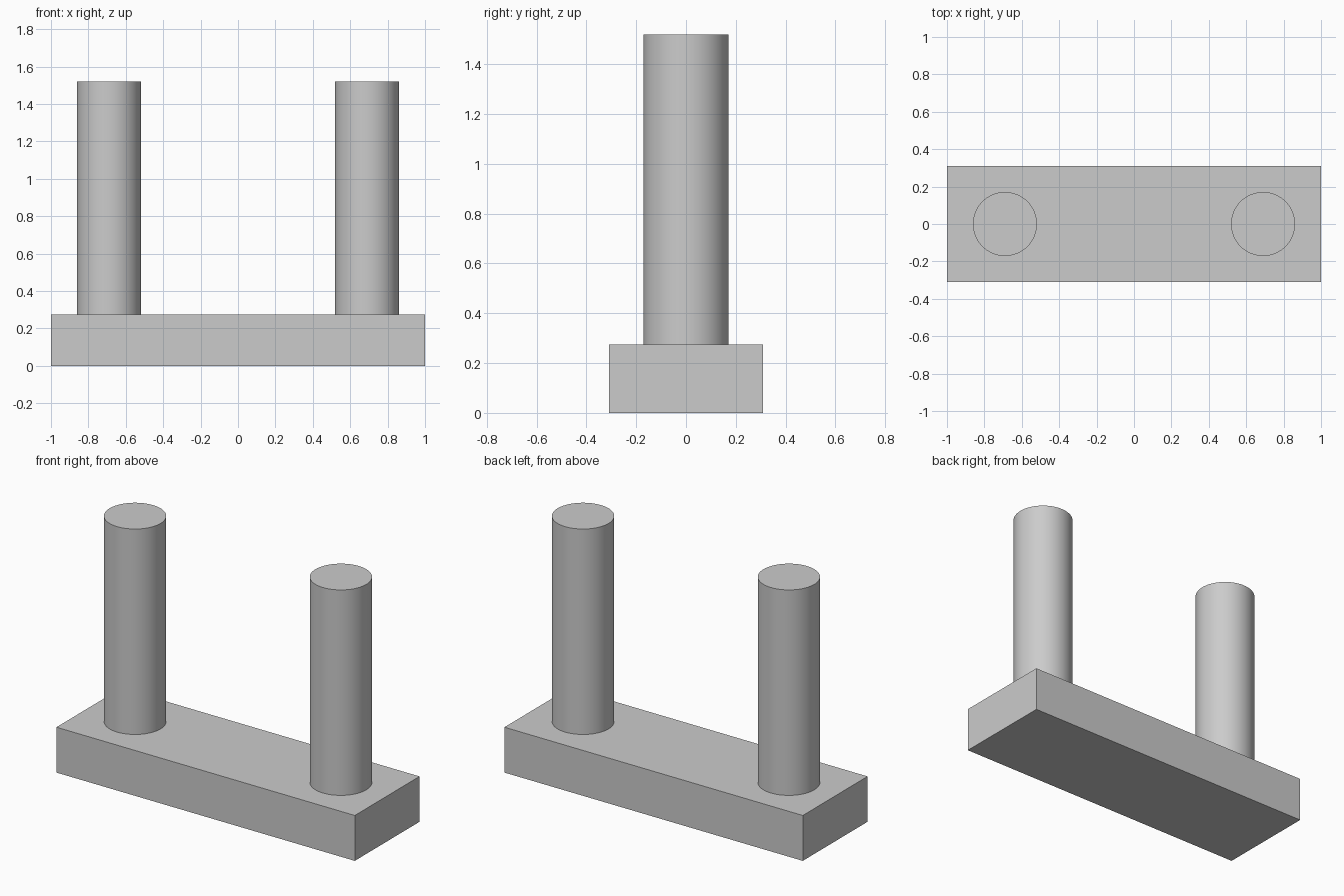
import bpy

# Remove the default cube
cube = bpy.data.objects.get("Cube")
if cube:
    bpy.data.objects.remove(cube, do_unlink=True)

BASE_SIZE = (2.0, 0.62, 0.275)
PIN_RADIUS = 0.171
PIN_X = 0.69
TOP = 1.52

# Plain grey material
grey = bpy.data.materials.new("plain grey")
grey.use_nodes = True
colour = (0.6, 0.6, 0.6, 1.0)
grey.diffuse_color = colour
grey.node_tree.nodes["Principled BSDF"].inputs["Base Color"].default_value = colour


def finish(name):
    obj = bpy.context.object
    obj.name = name
    obj.data.name = name
    obj.data.materials.append(grey)
    return obj


# Rectangular base bar
bpy.ops.mesh.primitive_cube_add(size=1, location=(0, 0, BASE_SIZE[2] / 2))
base = finish("base")
base.scale = BASE_SIZE
bpy.ops.object.transform_apply(location=False, rotation=False, scale=True)

# Two upright round pins standing on the bar
for side, name in ((1, "left_pin"), (-1, "right_pin")):
    bpy.ops.mesh.primitive_cylinder_add(
        vertices=64, radius=PIN_RADIUS, depth=TOP - BASE_SIZE[2],
        location=(side * PIN_X, 0, (TOP + BASE_SIZE[2]) / 2))
    finish(name)
    bpy.ops.object.shade_smooth_by_angle()
